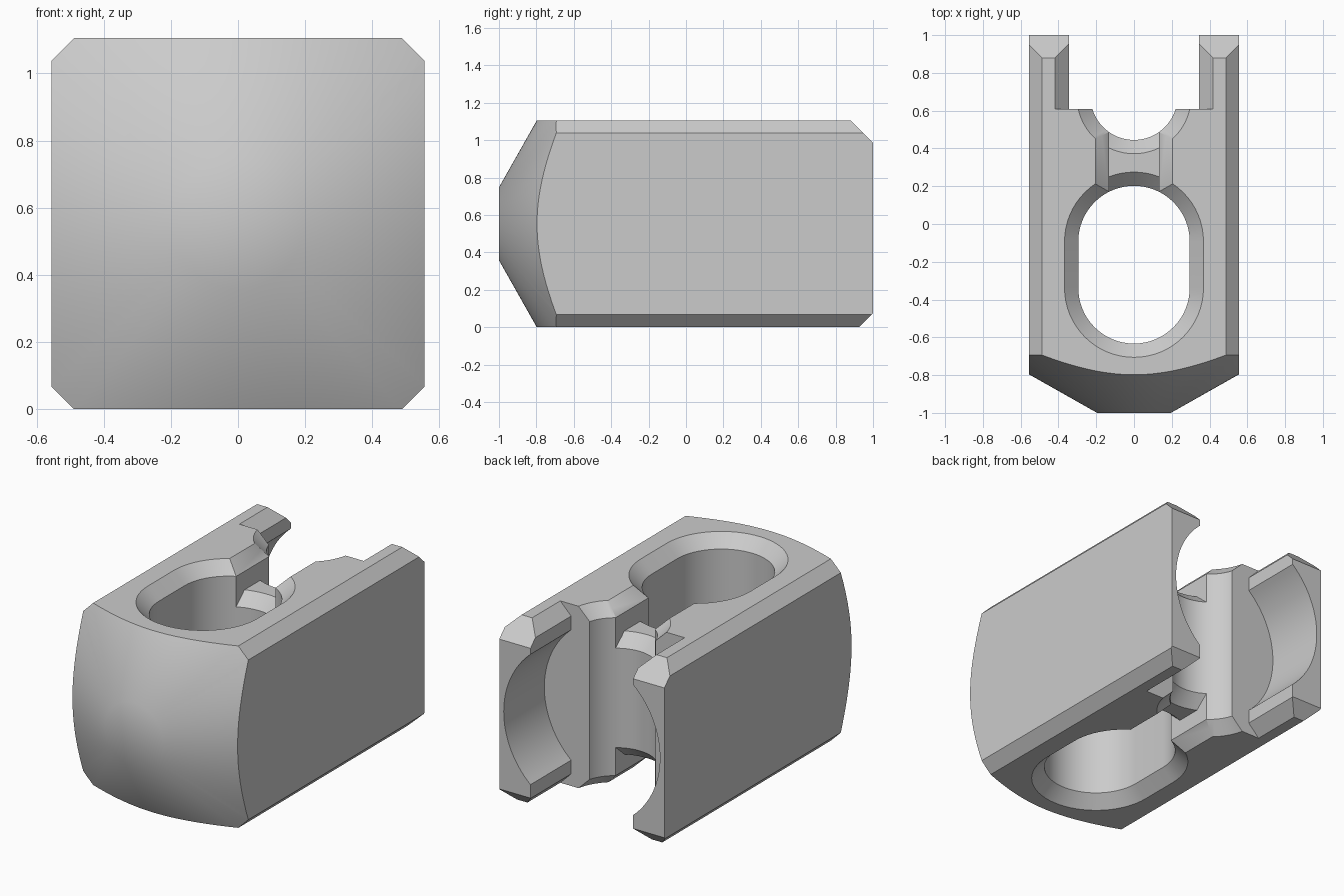
import bpy, bmesh, math

cube = bpy.data.objects.get("Cube")
if cube:
    bpy.data.objects.remove(cube, do_unlink=True)

W, H, C = 0.555, 1.105, 0.067      # half width, height, long edge chamfer
MID = H / 2
RIM = 0.073                        # chamfer around the openings
OUT = 0.05                         # overshoot of the cutters

grey = bpy.data.materials.new("plain_grey")
grey.use_nodes = True
grey.diffuse_color = (0.6, 0.6, 0.6, 1)
grey.node_tree.nodes["Principled BSDF"].inputs["Base Color"].default_value = (0.6, 0.6, 0.6, 1)


def loft(name, rings):
    """Closed solid through rings with equal point counts."""
    bm = bmesh.new()
    rows = [[bm.verts.new(p) for p in ring] for ring in rings]
    n = len(rows[0])
    for a, b in zip(rows, rows[1:]):
        for i in range(n):
            j = (i + 1) % n
            bm.faces.new((a[i], a[j], b[j], b[i]))
    bm.faces.new(rows[0])
    bm.faces.new(rows[-1])
    bmesh.ops.remove_doubles(bm, verts=bm.verts, dist=1e-5)
    bmesh.ops.recalc_face_normals(bm, faces=bm.faces)
    mesh = bpy.data.meshes.new(name)
    bm.to_mesh(mesh)
    bm.free()
    mesh.materials.append(grey)
    obj = bpy.data.objects.new(name, mesh)
    bpy.context.collection.objects.link(obj)
    return obj


def prism_y(name, outline, y0, y1):
    return loft(name, [[(x, y, z) for x, z in outline] for y in (y0, y1)])


def mirror_x(half):
    return half + [(-x, z) for x, z in reversed(half)]


def rimmed_opening(name, y0, y1, radius, bottom, top):
    """Upright round or oval opening with flared rims at both ends."""
    n = 32

    def ring(r, z):
        pts = []
        for start, yc in ((0, y1), (math.pi, y0)):
            for i in range(n + 1):
                a = start + math.pi * i / n
                pts.append((r * math.cos(a), yc + r * math.sin(a), z))
        return pts
    wide = radius + RIM + OUT
    return loft(name, [ring(wide, bottom - OUT), ring(radius, bottom + RIM),
                       ring(radius, top - RIM), ring(wide, top + OUT)])


def apply_boolean(obj, cutter, operation="DIFFERENCE"):
    mod = obj.modifiers.new("cut", "BOOLEAN")
    mod.operation, mod.solver, mod.object = operation, "EXACT", cutter
    bpy.context.view_layer.objects.active = obj
    bpy.ops.object.modifier_apply(modifier=mod.name)
    bpy.data.objects.remove(cutter, do_unlink=True)


# Body: chamfered bar
body = prism_y("body", mirror_x([(W - C, 0), (W, C), (W, H - C), (W - C, H)]), -1.1, 1.1)

# Conical nose with a small flat tip
def circle(r, y, n=96):
    return [(r * math.cos(math.tau * i / n), y, MID + r * math.sin(math.tau * i / n)) for i in range(n)]

apply_boolean(body, loft("nose_cone", [circle(0.195, -1), circle(1, -0.545), circle(1, 1.2)]), "INTERSECT")

# Sloped rear ends of the fork
side = [(-1.2, -0.2), (0.725, -0.2), (1, 0.075), (1, 0.985), (0.78, 1.205), (-1.2, 1.205)]
apply_boolean(body, loft("side_shape", [[(x, y, z) for y, z in side] for x in (-1, 1)]), "INTERSECT")

# Rear slot, hollowed round between the fork arms
SLOT, BORE = 0.345, 0.525
reach = math.acos(SLOT / BORE)
arc = [(BORE * math.cos(a), MID + BORE * math.sin(a))
       for a in (reach * (i / 16 - 1) for i in range(33))]
half = ([(SLOT + RIM + OUT, -OUT), (SLOT, RIM)] + arc
        + [(SLOT, H - RIM), (SLOT + RIM + OUT, H + OUT)])
apply_boolean(body, prism_y("slot_cutter", mirror_x(half), 0.61, 1.2))

# Oval opening, rear round groove and the channel joining them
OVAL = (-0.338, -0.093, 0.295)
GROOVE = (0.675, 0.675, 0.23)
apply_boolean(body, rimmed_opening("oval_cutter", *OVAL, 0, H))
apply_boolean(body, rimmed_opening("groove_cutter", *GROOVE, 0, H))
CH = 0.132
half = [(CH + RIM + OUT, -OUT), (CH, RIM), (CH, H - RIM), (CH + RIM + OUT, H + OUT)]
apply_boolean(body, prism_y("channel_cutter", mirror_x(half), 0.02, 0.59))

# Recessed web across the channel
LOW, HIGH = 0.17, 0.92
web = prism_y("web", mirror_x([(CH, LOW), (CH, HIGH)]), 0.02, 0.59)
apply_boolean(web, rimmed_opening("web_oval_cutter", *OVAL, LOW, HIGH))
apply_boolean(web, rimmed_opening("web_groove_cutter", *GROOVE, LOW, HIGH))

# Smooth curved walls, sharp chamfers
bpy.ops.object.select_all(action="DESELECT")
for obj in (body, web):
    obj.select_set(True)
bpy.context.view_layer.objects.active = body
bpy.ops.object.shade_smooth_by_angle(angle=math.radians(35))
